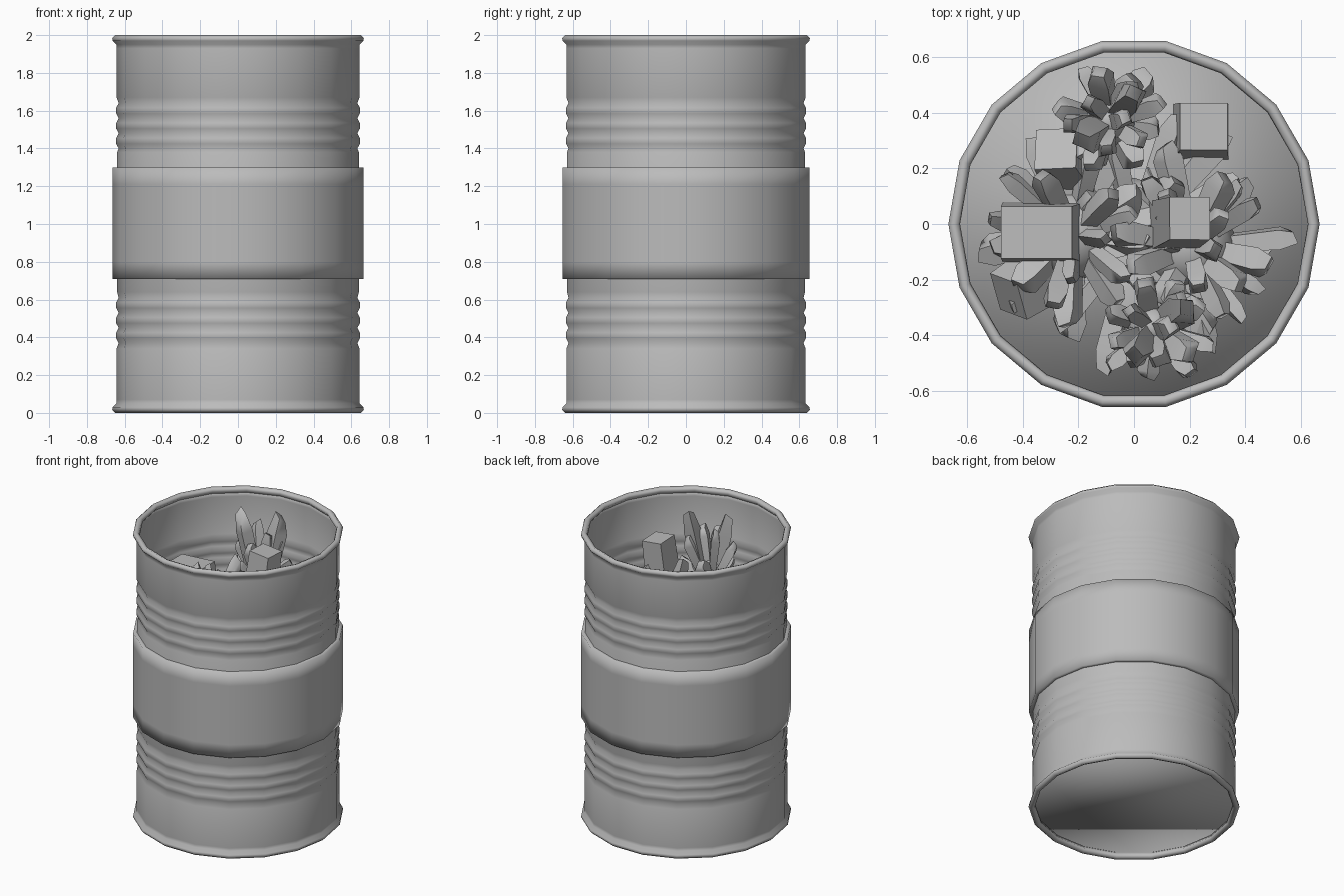
import bpy, bmesh, math, random
from mathutils import Vector, Matrix

if "Cube" in bpy.data.objects:
    bpy.data.objects.remove(bpy.data.objects["Cube"], do_unlink=True)

random.seed(4)
SIDES = 18

grey = bpy.data.materials.new("plain grey")
grey.use_nodes = True
grey.diffuse_color = (0.5, 0.5, 0.5, 1)
grey.node_tree.nodes["Principled BSDF"].inputs["Base Color"].default_value = (0.5, 0.5, 0.5, 1)


def finish(bm, name, angle=None):
    """Turn a bmesh into a shaded, coloured object."""
    bmesh.ops.recalc_face_normals(bm, faces=bm.faces)
    mesh = bpy.data.meshes.new(name)
    bm.to_mesh(mesh)
    bm.free()
    mesh.materials.append(grey)
    obj = bpy.data.objects.new(name, mesh)
    bpy.context.collection.objects.link(obj)
    bpy.ops.object.select_all(action="DESELECT")
    obj.select_set(True)
    bpy.context.view_layer.objects.active = obj
    if angle is None:
        bpy.ops.object.shade_smooth()
    else:
        bpy.ops.object.shade_smooth_by_angle(angle=math.radians(angle))


def bridge(bm, rings, sides):
    """Join neighbouring rings with quads."""
    for low, high in zip(rings, rings[1:]):
        for i in range(sides):
            j = (i + 1) % sides
            bm.faces.new((low[i], low[j], high[j], high[i]))


def lathe(name, profile, capped=False):
    """Spin a (radius, height) profile round the z axis."""
    bm = bmesh.new()
    rings = []
    for r, z in profile:
        rings.append([bm.verts.new((r * math.cos(a), r * math.sin(a), z))
                      for a in (math.tau * i / SIDES for i in range(SIDES))])
    bridge(bm, rings, SIDES)
    if capped:
        bm.faces.new(rings[0][::-1])
        bm.faces.new(rings[-1])
    finish(bm, name)


def ribs(start):
    """Three rolled ribs climbing from the given height."""
    points = []
    for k in range(3):
        z = start + 0.08 * k
        points += [(0.632, z), (0.645, z + 0.025), (0.645, z + 0.055)]
    return points + [(0.632, start + 0.24)]


# Barrel wall with a rolled lip at each end
lip = [(0.643, 0.05), (0.664, 0.03), (0.666, 0.015), (0.65, 0), (0.63, 0.008), (0.624, 0.025), (0.64, 0.045)]
wall = lip[::-1] + [(0.643, 0.07), (0.643, 0.34)] + ribs(0.37) + [(0.64, 0.64), (0.64, 1.38)]
wall += ribs(1.4) + [(0.643, 1.67), (0.643, 1.93)] + [(r, 2 - z) for r, z in lip]
lathe("barrel_wall", wall)

# Solid filling: its underside closes the barrel, its top carries the crystals
lathe("filling", [(0.63, 0.04), (0.63, 1.2)], capped=True)

# Wide middle band
lathe("middle_band", [(0.64, 0.71), (0.665, 0.71), (0.665, 0.8),
                      (0.665, 1.21), (0.665, 1.3), (0.64, 1.3)])


def add_crystal(bm, base, tip, width, sides=4):
    """Add a bar that flares outwards and ends in a chamfered tip."""
    axis = tip - base
    turn = axis.to_track_quat("Z", "Y").to_matrix().to_4x4()
    place = Matrix.Translation(base) @ turn @ Matrix.Rotation(random.uniform(0, 3), 4, "Z")
    rings = []
    for t, w in ((0, 0.75), (0.82, 1), (1, 0.6)):
        rings.append([bm.verts.new(place @ Vector((
            width * w * math.cos(a), width * w * math.sin(a) * 0.85,
            axis.length * (t + (0.05 * math.cos(a) if t == 1 else 0)))))
            for a in (math.tau * i / sides for i in range(sides))])
    bridge(bm, rings, sides)
    bm.faces.new(rings[0][::-1])
    bm.faces.new(rings[-1])


def cluster(name, centre, reach, height, count, width):
    """Crystals radiating up and out from a rough core."""
    bm = bmesh.new()
    centre = Vector(centre)
    bmesh.ops.create_icosphere(bm, subdivisions=2, radius=1, matrix=Matrix.Translation(centre)
                               @ Matrix.Diagonal((reach * 0.45, reach * 0.45, height * 0.45, 1)))
    for i in range(count):
        up = 0.95 - 1.1 * i / count
        flat = math.sqrt(1 - up * up)
        a = 2.4 * i + random.uniform(-0.25, 0.25)
        k = random.uniform(0.8, 1.04)
        way = Vector((flat * math.cos(a) * reach, flat * math.sin(a) * reach, up * height)) * k
        add_crystal(bm, centre + way * 0.25, centre + way, width * random.uniform(0.75, 1.2))
    finish(bm, name, 65)


# Crystal clusters
cluster("left_cluster", (0.2, -0.08, 1.29), 0.37, 0.36, 28, 0.052)
cluster("right_cluster", (-0.22, -0.04, 1.29), 0.37, 0.4, 28, 0.052)
cluster("back_cluster", (-0.09, 0.37, 1.42), 0.22, 0.48, 17, 0.052)
cluster("front_cluster", (0.07, -0.37, 1.42), 0.22, 0.48, 17, 0.052)
cluster("lower_cluster", (0, -0.05, 1.22), 0.48, 0.25, 18, 0.06)

# Tall bars standing out of the back and front clusters
bm = bmesh.new()
for s in (1, -1):
    for x, y, z in ((-0.19, 0.3, 1.94), (0, 0.47, 1.9)):
        add_crystal(bm, Vector((-0.08 * s, 0.37 * s, 1.3)), Vector((x * s, y * s, z)), 0.065)
finish(bm, "tall_crystals", 65)

# Large blocky crystals: foot, head, half width, half depth
blocks = (((0.13, -0.01, 1.25), (0.2, 0.02, 1.89), 0.085, 0.09),
          ((-0.32, -0.03, 1.2), (-0.35, -0.03, 1.68), 0.15, 0.11),
          ((0.24, 0.33, 1.18), (0.25, 0.35, 1.45), 0.1, 0.1),
          ((-0.2, 0.15, 1.2), (-0.28, 0.27, 1.5), 0.09, 0.09),
          ((-0.2, -0.1, 1.2), (-0.45, -0.26, 1.36), 0.09, 0.09))
for n, (foot, head, width, depth) in enumerate(blocks):
    bm = bmesh.new()
    bmesh.ops.create_cube(bm, size=2)
    foot, head = Vector(foot), Vector(head)
    axis = head - foot
    for v in bm.verts:
        taper = 0.85 if v.co.z > 0 else 1
        v.co = Vector((v.co.x * width * taper, v.co.y * depth * taper, v.co.z * axis.length / 2))
    lean = Vector((0, 0, 1)).rotation_difference(axis).to_matrix().to_4x4()
    bm.transform(Matrix.Translation((foot + head) / 2) @ lean)
    finish(bm, f"block_crystal_{n + 1}", 65)
